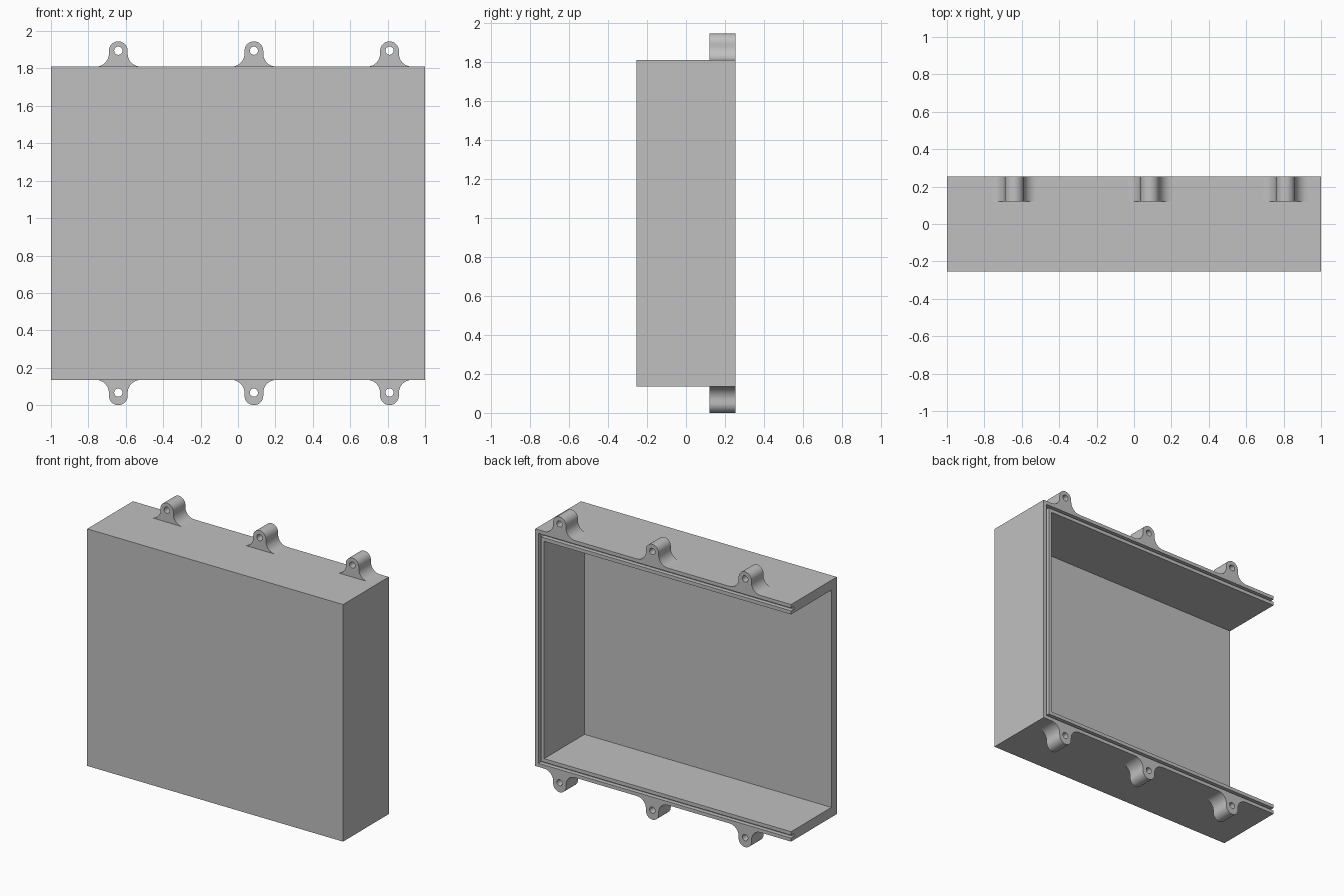
import bpy, bmesh, math

cube = bpy.data.objects.get("Cube")
if cube:
    bpy.data.objects.remove(cube, do_unlink=True)

grey = bpy.data.materials.new("plain grey")
grey.use_nodes = True
colour = (0.53, 0.53, 0.53, 1)
grey.diffuse_color = colour
grey.node_tree.nodes["Principled BSDF"].inputs["Base Color"].default_value = colour

BOTTOM, TOP, SIDE = 0.135, 1.81, 1.0
FRONT, BACK = -0.255, 0.255
WALL = 0.07


def prism(name, outline, y0, y1):
    """Extrude an (x, z) outline from y0 to y1."""
    bm = bmesh.new()
    face = bm.faces.new([bm.verts.new((x, y0, z)) for x, z in outline])
    moved = bmesh.ops.extrude_face_region(bm, geom=[face])["geom"]
    verts = [v for v in moved if isinstance(v, bmesh.types.BMVert)]
    bmesh.ops.translate(bm, verts=verts, vec=(0, y1 - y0, 0))
    bmesh.ops.recalc_face_normals(bm, faces=bm.faces)
    mesh = bpy.data.meshes.new(name)
    bm.to_mesh(mesh)
    bm.free()
    mesh.materials.append(grey)
    obj = bpy.data.objects.new(name, mesh)
    bpy.context.collection.objects.link(obj)
    return obj


def carve(obj, cutter):
    """Subtract the cutter, then discard it."""
    mod = obj.modifiers.new("cut", "BOOLEAN")
    mod.operation = "DIFFERENCE"
    mod.solver = "EXACT"
    mod.object = cutter
    graph = bpy.context.evaluated_depsgraph_get()
    mesh = bpy.data.meshes.new_from_object(obj.evaluated_get(graph))
    obj.modifiers.clear()
    obj.data = mesh
    bpy.data.objects.remove(cutter, do_unlink=True)


def arc(cx, cz, r, start, end, steps):
    angles = [math.radians(start + (end - start) * i / steps) for i in range(steps + 1)]
    return [(cx + r * math.cos(a), cz + r * math.sin(a)) for a in angles]


def open_rect(inset):
    """Three-sided path running past the open right end."""
    x, low, high = SIDE - inset, BOTTOM + inset, TOP - inset
    return [(-1.1, low), (x, low), (x, high), (-1.1, high)]


# Enclosure: open at the back and at one end, with a seal groove in the rim
shell = prism("enclosure_shell",
              [(-SIDE, BOTTOM), (SIDE, BOTTOM), (SIDE, TOP), (-SIDE, TOP)], FRONT, BACK)
carve(shell, prism("cavity_cutter", open_rect(WALL), FRONT + 0.06, BACK + 0.1))
groove = open_rect(0.025) + open_rect(0.045)[::-1]
carve(shell, prism("groove_cutter", groove, BACK - 0.03, BACK + 0.1))

# Mounting lugs: rounded tip, straight neck and flared foot, bored through
TIP_R, TIP_H, FLARE = 0.05, 0.085, 0.07


def lug(name, x, base, sign, hole_height):
    foot = TIP_R + FLARE
    outline = (arc(foot, FLARE, FLARE, 270, 180, 12)
               + arc(0, TIP_H, TIP_R, 0, 180, 24)
               + arc(-foot, FLARE, FLARE, 0, -90, 12))
    place = lambda pts: [(x + px, base + sign * pz) for px, pz in pts]
    obj = prism(name, place(outline), 0.12, BACK)
    bore = arc(0, hole_height, 0.022, 0, 360, 24)[:-1]
    carve(obj, prism("bore_cutter", place(bore), 0.0, BACK + 0.1))
    return obj


lugs = []
for label, x in (("right", -0.64), ("middle", 0.085), ("left", 0.81)):
    lugs.append(lug(f"top_lug_{label}", x, TOP, 1, TIP_H))
    lugs.append(lug(f"bottom_lug_{label}", x, BOTTOM, -1, 0.068))

# Smooth the curved lug sides, keeping edges sharp
bpy.ops.object.select_all(action="DESELECT")
for obj in lugs:
    obj.select_set(True)
bpy.context.view_layer.objects.active = lugs[0]
bpy.ops.object.shade_smooth_by_angle(angle=math.radians(30))
